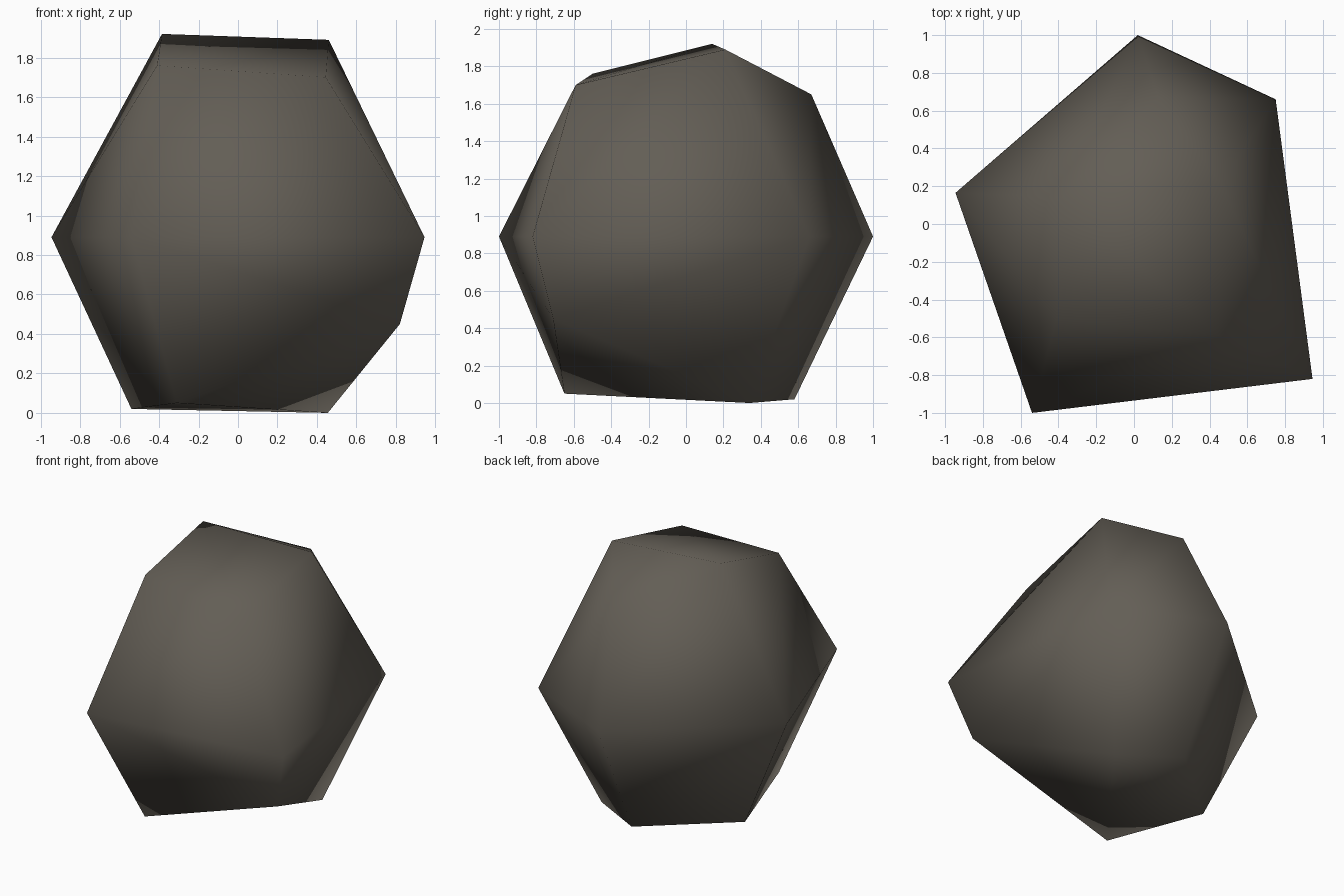
import bpy, bmesh

if "Cube" in bpy.data.objects:
    bpy.data.objects.remove(bpy.data.objects["Cube"])

# Stone: three irregular five-sided rings wrapped in one hull
bottom = [(0.455, 0.34, 0.0), (0.04, 0.58, 0.02), (-0.54, 0.08, 0.02),
          (-0.31, -0.65, 0.05), (0.82, -0.71, 0.45)]
middle = [(x, y, 0.89) for x, y in
          [(0.75, 0.66), (0.02, 1.0), (-0.945, 0.165), (-0.54, -1.0), (0.945, -0.82)]]
top = [(0.46, 0.21, 1.89), (0.13, 0.67, 1.65), (-0.385, 0.14, 1.92),
       (-0.41, -0.50, 1.76), (0.445, -0.59, 1.70)]

bm = bmesh.new()
for point in bottom + middle + top:
    bm.verts.new(point)
bmesh.ops.convex_hull(bm, input=bm.verts[:])
bmesh.ops.recalc_face_normals(bm, faces=bm.faces[:])
for face in bm.faces:
    face.smooth = True          # fully smooth shading over the coarse facets

mesh = bpy.data.meshes.new("stone")
bm.to_mesh(mesh)
bm.free()

# Single warm grey colour
grey = bpy.data.materials.new("warm dark grey")
grey.diffuse_color = (0.125, 0.112, 0.092, 1)
grey.use_nodes = True
grey.node_tree.nodes["Principled BSDF"].inputs["Base Color"].default_value = grey.diffuse_color
mesh.materials.append(grey)

stone = bpy.data.objects.new("stone", mesh)
bpy.context.collection.objects.link(stone)
